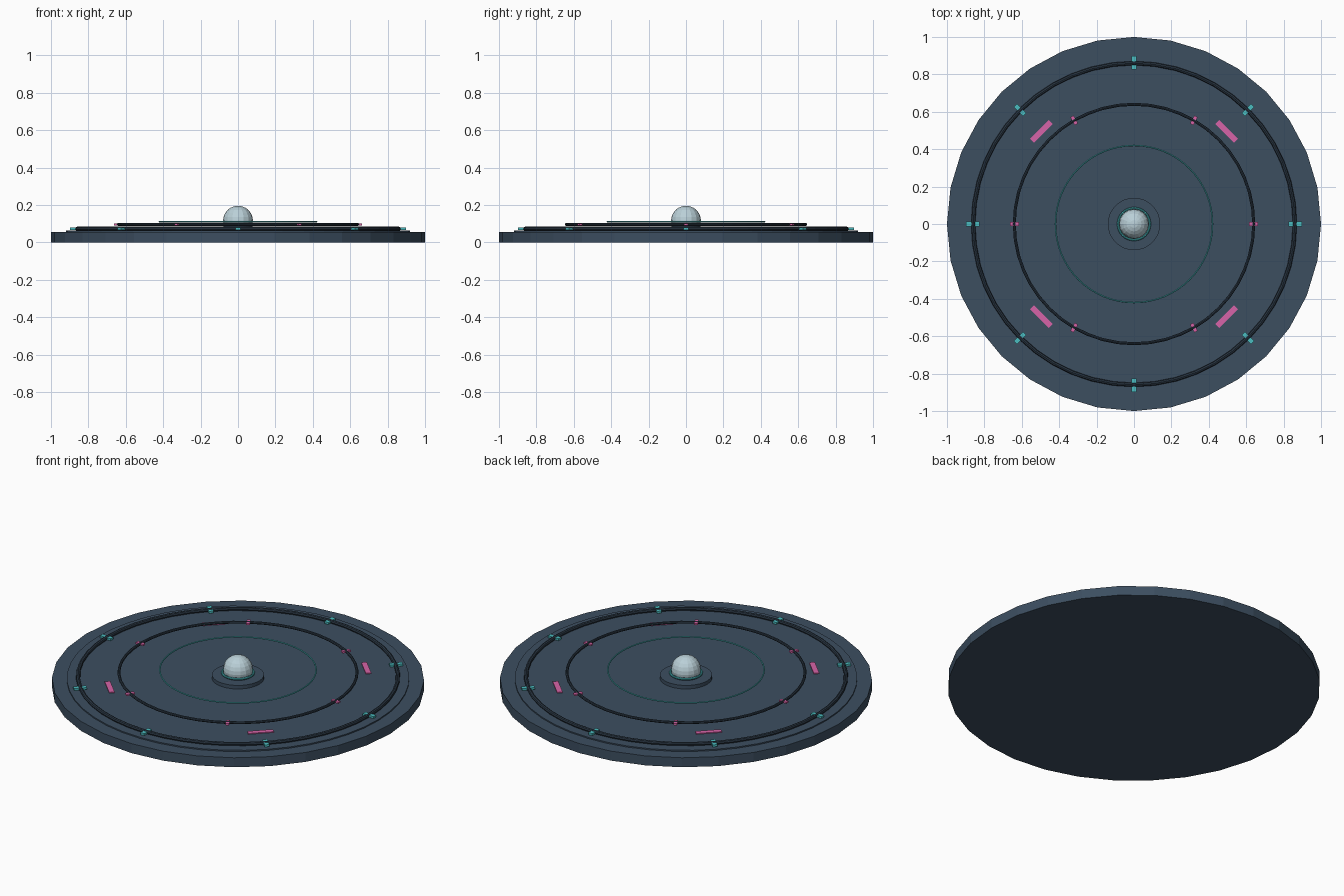
import bpy, math

if "Cube" in bpy.data.objects:
    bpy.data.objects.remove(bpy.data.objects["Cube"])

def srgb(c):
    c /= 255
    return c / 12.92 if c <= 0.04045 else ((c + 0.055) / 1.055) ** 2.4

def material(name, rgb):
    m = bpy.data.materials.new(name)
    m.diffuse_color = (*[srgb(c) for c in rgb], 1)
    m.use_nodes = True
    m.node_tree.nodes["Principled BSDF"].inputs["Base Color"].default_value = m.diffuse_color
    return m

SLATE = material("slate", (60, 78, 96))
DARK = material("dark slate", (42, 55, 68))
TEAL = material("teal", (75, 188, 192))
PINK = material("pink", (215, 100, 168))
GLASS = material("pale glass", (186, 208, 216))

def finish(name, mat):
    ob = bpy.context.object
    ob.name = name
    ob.data.materials.append(mat)
    return ob

def disc(name, r, z0, z1, mat, sides=32):
    bpy.ops.mesh.primitive_cylinder_add(vertices=sides, radius=r, depth=z1 - z0,
                                        location=(0, 0, (z0 + z1) / 2))
    return finish(name, mat)

def ring(name, r, minor, z, mat, sides=48):
    bpy.ops.mesh.primitive_torus_add(major_radius=r, minor_radius=minor, location=(0, 0, z),
                                     major_segments=sides, minor_segments=8)
    return finish(name, mat)

def markers(name, count, start, r, size, z, mat):
    # boxes spread evenly around the centre, first size is radial
    for i in range(count):
        a = start + i * math.tau / count
        bpy.ops.mesh.primitive_cube_add(size=1, rotation=(0, 0, a),
                                        location=(r * math.cos(a), r * math.sin(a), z))
        bpy.context.object.scale = size
        finish(f"{name}_{i + 1}", mat)

# Stepped platform and central hub
disc("base_disc", 1.0, 0, 0.056, SLATE)
disc("upper_disc", 0.92, 0.05, 0.063, SLATE, 48)
disc("hub", 0.14, 0.06, 0.084, SLATE)
disc("dome_socket", 0.078, 0.08, 0.1, SLATE)

# Concentric rings
ring("outer_ring", 0.86, 0.011, 0.073, DARK)
ring("middle_ring", 0.64, 0.008, 0.096, DARK)
ring("inner_glow_ring", 0.42, 0.004, 0.111, TEAL, 64)
ring("dome_glow_ring", 0.085, 0.006, 0.096, TEAL, 32)

# Lights on the rings and bars on the platform
markers("outer_light", 8, 0, 0.862, (0.07, 0.026, 0.012), 0.073, TEAL)
markers("middle_light", 6, 0, 0.64, (0.048, 0.02, 0.01), 0.096, PINK)
markers("floor_bar", 4, math.pi / 4, 0.7, (0.03, 0.14, 0.008), 0.064, PINK)

# Dome
bpy.ops.mesh.primitive_uv_sphere_add(segments=16, ring_count=12, radius=0.08,
                                     location=(0, 0, 0.116))
finish("dome", GLASS)
